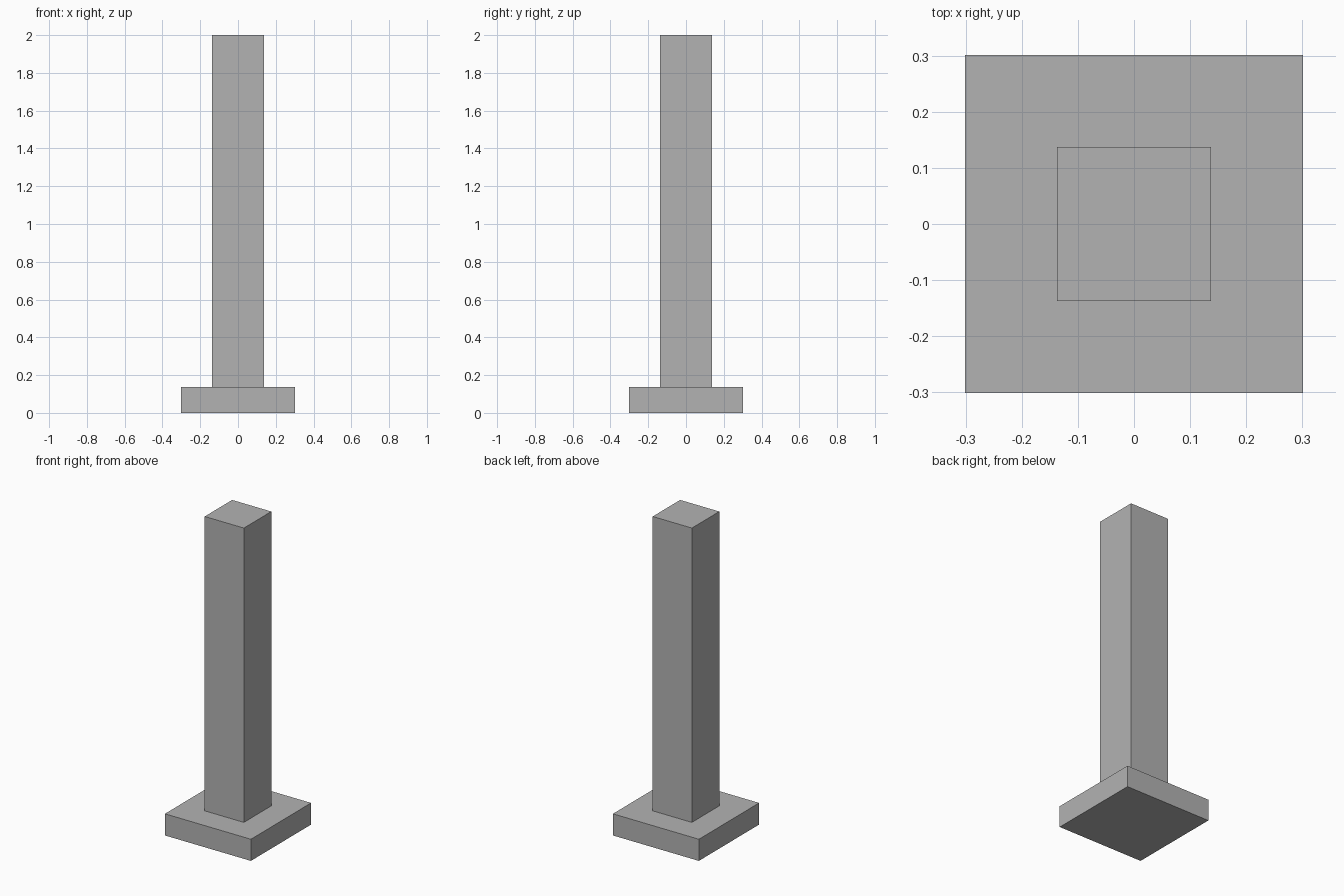
import bpy
import bmesh
from mathutils import Matrix, Vector

if "Cube" in bpy.data.objects:
    bpy.data.objects.remove(bpy.data.objects["Cube"], do_unlink=True)

# Single plain grey for the whole column
grey = bpy.data.materials.new("plain_grey")
grey.use_nodes = True
colour = (0.45, 0.45, 0.45, 1)
grey.diffuse_color = colour
grey.node_tree.nodes["Principled BSDF"].inputs["Base Color"].default_value = colour


def block(name, width, bottom, top):
    """Square block centred on the z axis."""
    mesh = bpy.data.meshes.new(name)
    bm = bmesh.new()
    place = Matrix.Translation((0, 0, (bottom + top) / 2))
    size = Matrix.Diagonal(Vector((width, width, top - bottom, 1)))
    bmesh.ops.create_cube(bm, size=1, matrix=place @ size)
    bm.to_mesh(mesh)
    bm.free()
    mesh.materials.append(grey)
    obj = bpy.data.objects.new(name, mesh)
    bpy.context.collection.objects.link(obj)
    return obj


# Flat plinth with a tall post standing on it
plinth_height = 0.137
block("base_plinth", 0.602, 0, plinth_height)
block("post", 0.274, plinth_height, 2)
